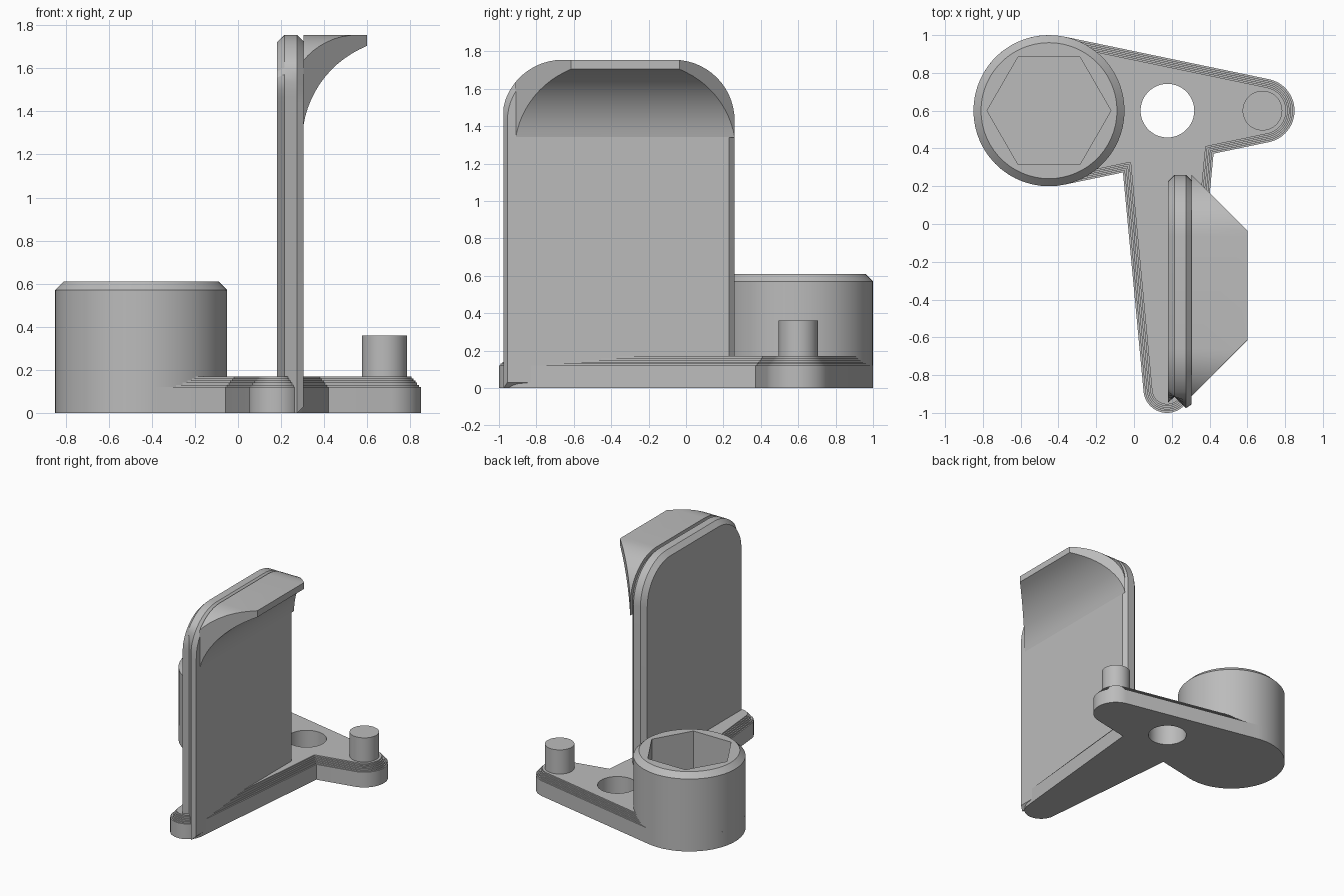
import bpy, bmesh
from math import sin, cos, acos, atan2, pi, radians
from mathutils import Vector

old = bpy.data.objects.get("Cube")
if old:
    bpy.data.objects.remove(old, do_unlink=True)

grey = bpy.data.materials.new("plain grey")
grey.use_nodes = True
COLOUR = (0.5, 0.5, 0.5, 1)
grey.diffuse_color = COLOUR
grey.node_tree.nodes["Principled BSDF"].inputs["Base Color"].default_value = COLOUR


def loft(name, rings):
    """Closed solid through rings that share a point count."""
    bm = bmesh.new()
    loops = [[bm.verts.new(p) for p in ring] for ring in rings]
    n = len(loops[0])
    for a, b in zip(loops, loops[1:]):
        for i in range(n):
            j = (i + 1) % n
            bm.faces.new((a[i], a[j], b[j], b[i]))
    bm.faces.new(loops[0][::-1])
    bm.faces.new(loops[-1])
    bmesh.ops.recalc_face_normals(bm, faces=bm.faces)
    mesh = bpy.data.meshes.new(name)
    bm.to_mesh(mesh)
    bm.free()
    mesh.materials.append(grey)
    obj = bpy.data.objects.new(name, mesh)
    bpy.context.collection.objects.link(obj)
    return obj


def combine(obj, tool, operation):
    """Apply a boolean and discard the tool object."""
    mod = obj.modifiers.new("combine", 'BOOLEAN')
    mod.operation, mod.object, mod.solver = operation, tool, 'EXACT'
    graph = bpy.context.evaluated_depsgraph_get()
    mesh = bpy.data.meshes.new_from_object(obj.evaluated_get(graph))
    obj.modifiers.clear()
    obj.data = mesh
    bpy.data.objects.remove(tool, do_unlink=True)


def circle(c, r, z, n=60):
    return [(c[0] + r * cos(2 * pi * i / n), c[1] + r * sin(2 * pi * i / n), z)
            for i in range(n)]


def hexagon(c, apothem, z, n=60):
    ring = []
    for i in range(n):
        t = 2 * pi * i / n
        r = apothem / cos(t % (pi / 3) - pi / 6)
        ring.append((c[0] + r * cos(t), c[1] + r * sin(t), z))
    return ring


def capsule(c1, r1, c2, r2, z, n=32):
    """Outline of two circles joined by their tangents."""
    d = Vector(c2) - Vector(c1)
    heading = atan2(d.y, d.x)
    a = acos((r1 - r2) / d.length)
    ring = []
    for c, r, start, end in ((c1, r1, a, 2 * pi - a), (c2, r2, -a, a)):
        for i in range(n + 1):
            t = heading + start + (end - start) * i / n
            ring.append((c[0] + r * cos(t), c[1] + r * sin(t), z))
    return ring


def stepped_arm(name, c1, r1, c2, r2):
    rings = [capsule(c1, r1, c2, r2, 0)]
    for k in range(6):
        inset, top = 0.009 * k, 0.12 + 0.01 * k
        if k:
            rings.append(capsule(c1, r1 - inset, c2, r2 - inset, top - 0.01))
        rings.append(capsule(c1, r1 - inset, c2, r2 - inset, top))
    return loft(name, rings)


CUP, HUB, PEG, FOOT = (-0.45, 0.6), (0.177, 0.6), (0.68, 0.6), (0.175, -0.875)

# Base: two stepped arms with a through hole at the hub
base = stepped_arm("base_plate", CUP, 0.4, PEG, 0.17)
combine(base, stepped_arm("foot_arm", HUB, 0.265, FOOT, 0.125), 'UNION')
combine(base, loft("hole_cutter", [circle(HUB, 0.142, -0.1), circle(HUB, 0.142, 0.4)]),
        'DIFFERENCE')

# Round socket with chamfered rim and hexagonal recess
socket = loft("hex_socket", [circle(CUP, 0.4, 0), circle(CUP, 0.4, 0.57),
                             circle(CUP, 0.36, 0.61), hexagon(CUP, 0.284, 0.61),
                             hexagon(CUP, 0.284, 0.175)])

# Peg at the end of the short arm
peg = loft("peg", [circle(PEG, 0.105, 0.1), circle(PEG, 0.105, 0.36)])


def panel_outline(x, inset=0, front=-2, n=14):
    """Upright rectangle with rounded top corners, trimmed at the front."""
    y0, y1, top, r = -0.985 + inset, 0.26 - inset, 1.755 - inset, 0.325 - inset
    pts = [(y0, inset), (y1, inset)]
    for cy, start in ((y1 - r, 0), (y0 + r, pi / 2)):
        for i in range(n + 1):
            t = start + pi / 2 * i / n
            pts.append((cy + r * cos(t), top - r + r * sin(t)))
    return [(x, max(y, front), z) for y, z in pts]


# Upright panel with chamfered edges and a notched front edge
panel = loft("upright_panel", [panel_outline(0.18, 0.035, -0.945),
                               panel_outline(0.215, 0, -0.915),
                               panel_outline(0.275, 0, -0.975),
                               panel_outline(0.305, 0.03)])

# Overhanging lip: curved underside, slanted ends, rounded to the panel outline
profile = [(0.6, 1.85), (0.304, 1.85)]
for i in range(13):
    t = radians(170.5 - 59 * i / 12)
    profile.append((0.775 + 0.477 * cos(t), 1.26 + 0.477 * sin(t)))
profile[-1] = (0.6, 1.705)
lip = loft("curved_lip", [[(x, -0.91 + x - 0.305, z) for x, z in profile],
                          [(x, 0.26 - x + 0.305, z) for x, z in profile]])
combine(lip, loft("lip_trim", [panel_outline(0.2), panel_outline(0.8)]), 'INTERSECT')

# Smooth the round surfaces, keep the edges crisp
bpy.ops.object.select_all(action='DESELECT')
for part in (base, socket, peg, panel, lip):
    part.select_set(True)
bpy.context.view_layer.objects.active = base
bpy.ops.object.shade_smooth_by_angle(angle=radians(25))
